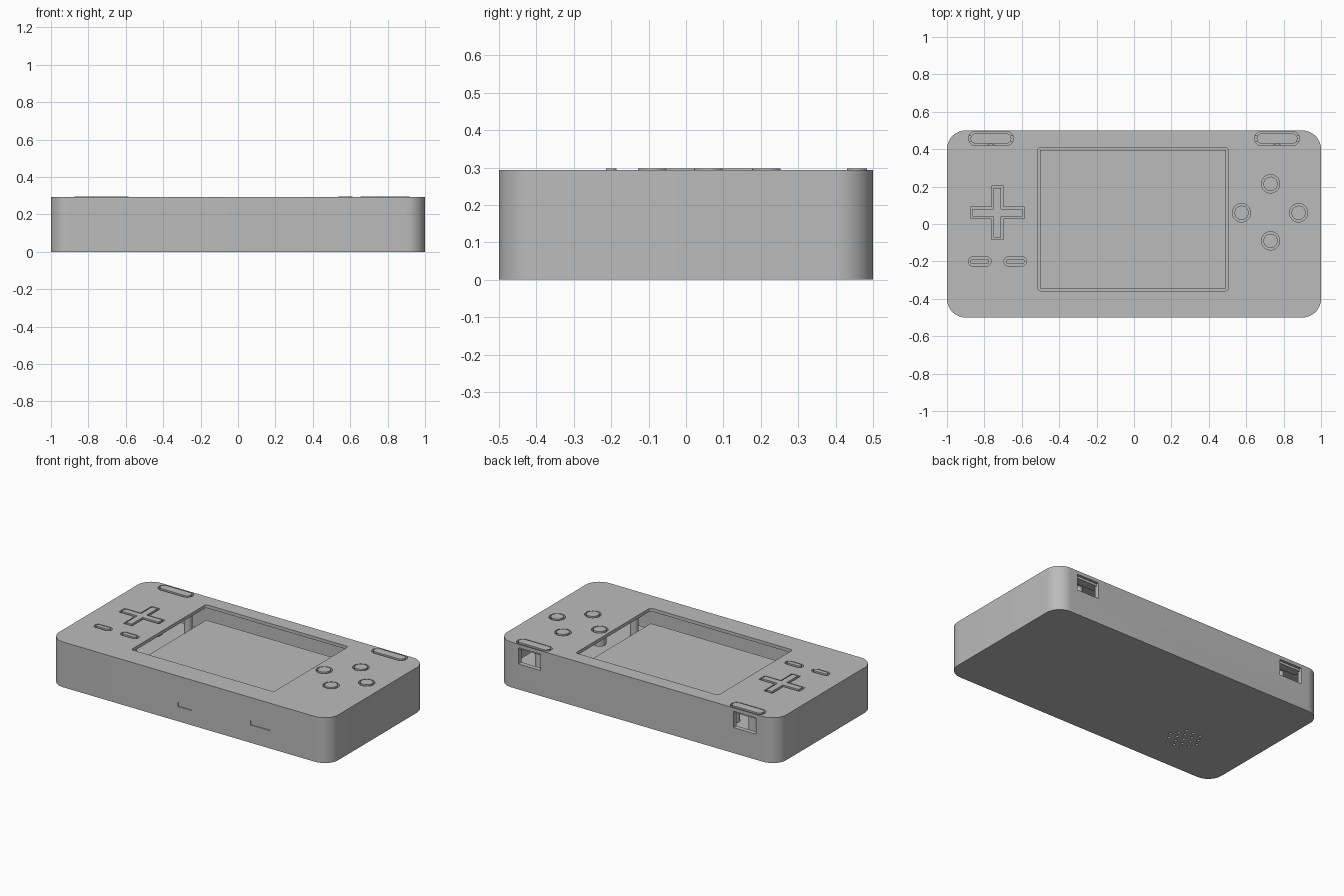
import bpy, bmesh
from math import sin, cos, pi

cube = bpy.data.objects.get("Cube")
if cube:
    bpy.data.objects.remove(cube, do_unlink=True)

grey = bpy.data.materials.new("plain grey")
grey.use_nodes = True
grey.diffuse_color = (0.5, 0.5, 0.5, 1)
grey.node_tree.nodes["Principled BSDF"].inputs["Base Color"].default_value = (0.5, 0.5, 0.5, 1)

TOP, LID, FLOOR, WALL, GAP = 0.293, 0.272, 0.025, 0.03, 0.011
PROUD = 0.297


def rounded(cx, cy, hw, hh, r=0.0, seg=8):
    """Outline of a rounded rectangle, pill or circle."""
    if r == 0:
        return [(cx + sx * hw, cy + sy * hh) for sx, sy in ((1, 1), (-1, 1), (-1, -1), (1, -1))]
    pts = []
    for k, (sx, sy) in enumerate(((1, 1), (-1, 1), (-1, -1), (1, -1))):
        for i in range(seg + 1):
            a = (k + i / seg) * pi / 2
            p = (round(cx + sx * (hw - r) + r * cos(a), 5), round(cy + sy * (hh - r) + r * sin(a), 5))
            if p not in pts:
                pts.append(p)
    return pts


def cross(cx, cy, arm, half):
    """Outline of a plus sign."""
    quarter = [(arm, -half), (arm, half), (half, half)]
    pts = []
    for k in range(4):
        pts += [(cx + x, cy + y) for x, y in quarter]
        quarter = [(-y, x) for x, y in quarter]
    return pts


def prism(name, outlines, z0, z1):
    """Upright solid made of one or more outlines."""
    bm = bmesh.new()
    for pts in outlines:
        base = bm.faces.new([bm.verts.new((x, y, z0)) for x, y in pts])
        ext = bmesh.ops.extrude_face_region(bm, geom=[base])
        for v in ext["geom"]:
            if isinstance(v, bmesh.types.BMVert):
                v.co.z = z1
    bmesh.ops.recalc_face_normals(bm, faces=bm.faces)
    mesh = bpy.data.meshes.new(name)
    bm.to_mesh(mesh)
    bm.free()
    mesh.materials.append(grey)
    obj = bpy.data.objects.new(name, mesh)
    bpy.context.collection.objects.link(obj)
    return obj


def activate(obj):
    bpy.ops.object.select_all(action="DESELECT")
    obj.select_set(True)
    bpy.context.view_layer.objects.active = obj


def cut(target, outlines, z0, z1):
    """Subtract prisms from the target."""
    cutter = prism("cutter", outlines, z0, z1)
    cutter.hide_render = True
    mod = target.modifiers.new("cut", "BOOLEAN")
    mod.operation, mod.solver, mod.object = "DIFFERENCE", "EXACT", cutter
    activate(target)
    bpy.ops.object.modifier_apply(modifier=mod.name)
    bpy.data.objects.remove(cutter, do_unlink=True)


# Hollow case
case = prism("case", [rounded(0, 0, 1, 0.5, 0.1, 12)], 0, TOP)
cut(case, [rounded(0, 0, 1 - WALL, 0.5 - WALL, 0.07, 12)], FLOOR, LID)

# Screen opening
cut(case, [rounded(-0.005, 0.025, 0.51, 0.382, 0.015, 4)], LID - 0.01, TOP + 0.1)

# Buttons sitting in clearance holes: name, outline maker, underside height
buttons = [("direction_pad", lambda g: cross(-0.73, 0.06, 0.133 + g, 0.02 + g), 0.2)]
for name, x, y in (("upper", 0.73, 0.215), ("inner", 0.575, 0.06),
                   ("outer", 0.88, 0.06), ("lower", 0.73, -0.09)):
    buttons.append((name + "_action_button",
                    lambda g, x=x, y=y: rounded(x, y, 0.038 + g, 0.038 + g, 0.038 + g), 0.2))
for name, x in (("left_menu_button", -0.825), ("right_menu_button", -0.635)):
    buttons.append((name, lambda g, x=x: rounded(x, -0.2, 0.05 + g, 0.014 + g, 0.014 + g), 0.2))
for name, x in (("left_shoulder_button", 0.765), ("right_shoulder_button", -0.765)):
    buttons.append((name, lambda g, x=x: rounded(x, 0.457, 0.109 + g, 0.027 + g, 0.027 + g), 0.255))

cut(case, [make(GAP) for _, make, _ in buttons], LID - 0.0015, TOP + 0.1)
parts = [case] + [prism(name, [make(0)], low, PROUD) for name, make, low in buttons]

# Rear windows below the shoulder buttons
cut(case, [rounded(s * 0.77, 0.5, 0.08, 0.06) for s in (-1, 1)], 0.165, 0.27)

# Shallow port recesses in the front wall
for x, half, z in ((-0.03, 0.05, 0.11), (0.51, 0.07, 0.13)):
    cut(case, [rounded(x, -0.5, half, 0.006)], z - 0.015, z + 0.015)

# Speaker grille: hexagonal pattern of holes through the floor
grille = []
for q in range(-2, 3):
    for r in range(-2, 3):
        if abs(q + r) <= 2:
            grille.append(rounded(-0.557 + 0.05 * (q + r / 2), -0.214 + 0.043 * r, 0.009, 0.009, 0.009, 3))
cut(case, grille, -0.1, FLOOR + 0.01)

# Internal board, screen panel and posts
parts.append(prism("circuit_board", [rounded(0, 0, 0.95, 0.44, 0.05)], 0.09, 0.11))
parts.append(prism("screen_panel", [rounded(-0.005, 0.025, 0.498, 0.37)], 0.11, 0.2))
posts = [rounded(sx * x, y, 0.025, 0.025, 0.025)
         for sx in (-1, 1) for x, y in ((0.58, 0.32), (0.58, -0.3))]
parts.append(prism("support_posts", posts, 0.11, LID))
parts.append(prism("shoulder_switches",
                   [rounded(s * 0.765, 0.4, 0.03, 0.03, 0.03) for s in (-1, 1)], 0.11, 0.25))

for obj in parts:
    activate(obj)
    bpy.ops.object.shade_smooth_by_angle()
